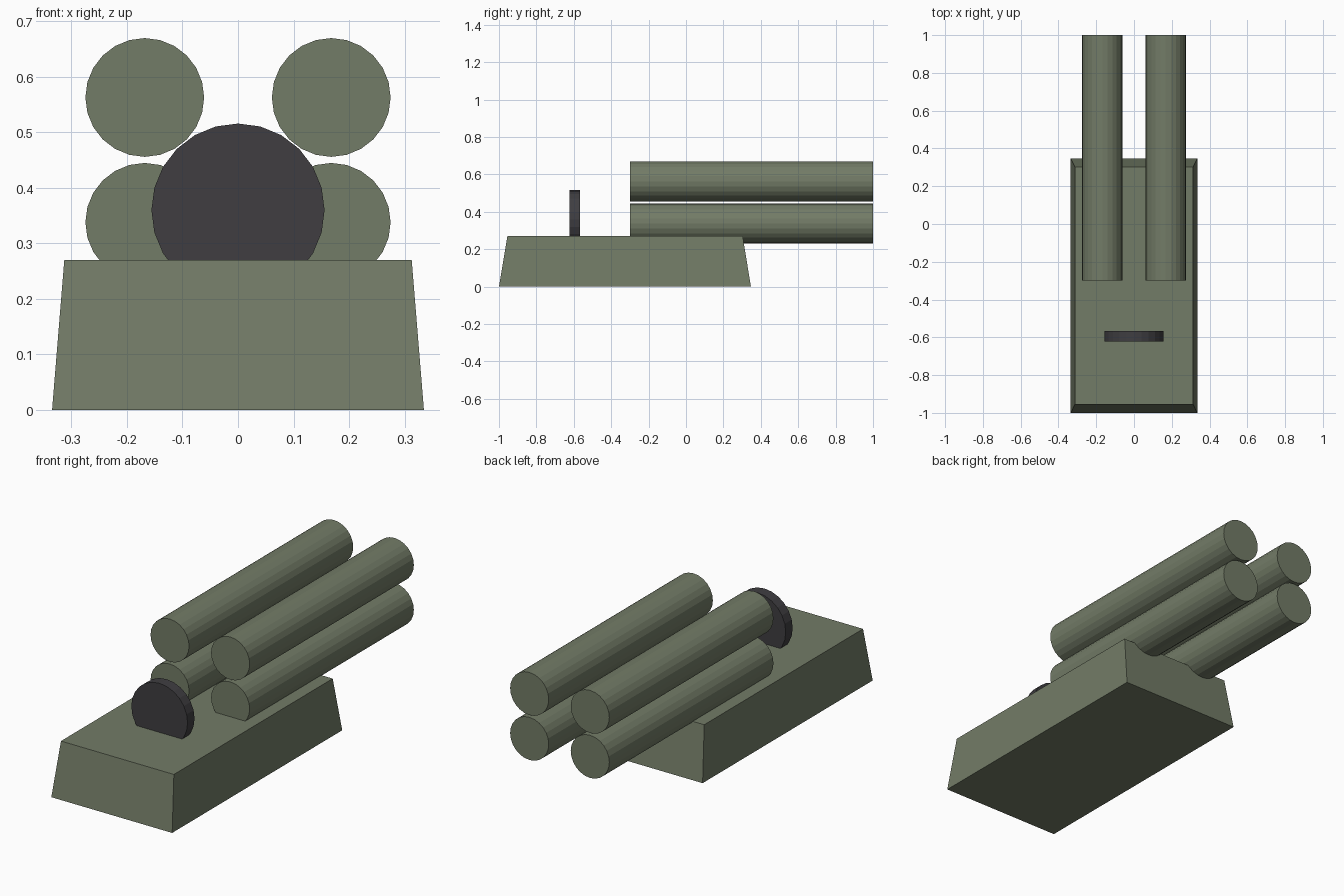
import bpy, math

if "Cube" in bpy.data.objects:
    bpy.data.objects.remove(bpy.data.objects["Cube"])


def material(name, rgb):
    m = bpy.data.materials.new(name)
    m.diffuse_color = (*rgb, 1)
    m.use_nodes = True
    m.node_tree.nodes["Principled BSDF"].inputs["Base Color"].default_value = m.diffuse_color
    return m


green = material("olive_green", (0.17, 0.20, 0.135))
dark = material("dark_grey", (0.05, 0.048, 0.053))


def rod(name, x, z, radius, y0, y1, sides, mat):
    """Flat-faced cylinder lying along y from y0 to y1."""
    bpy.ops.mesh.primitive_cylinder_add(
        vertices=sides, radius=radius, depth=y1 - y0,
        location=(x, (y0 + y1) / 2, z), rotation=(math.pi / 2, 0, 0))
    ob = bpy.context.object
    ob.name = name
    ob.data.materials.append(mat)
    return ob


# Base: a box whose top is drawn in on all sides
HEIGHT = 0.27
bpy.ops.mesh.primitive_cube_add(size=1)
base = bpy.context.object
base.name = "base"
for v in base.data.vertices:
    top = v.co.z > 0
    half_x = 0.313 if top else 0.335
    front, back = (-0.955, 0.303) if top else (-1.0, 0.347)
    v.co = (math.copysign(half_x, v.co.x),
            back if v.co.y > 0 else front,
            HEIGHT if top else 0)
base.data.materials.append(green)

# Four tubes in two rows, overhanging the back of the base
for row, z in (("lower", 0.338), ("upper", 0.563)):
    for side, x in (("left", -0.168), ("right", 0.168)):
        rod(f"{row}_{side}_tube", x, z, 0.107, -0.3, 1.0, 24, green)

# Upright disc sunk into the base
rod("disc", 0, 0.36, 0.156, -0.622, -0.567, 24, dark)
